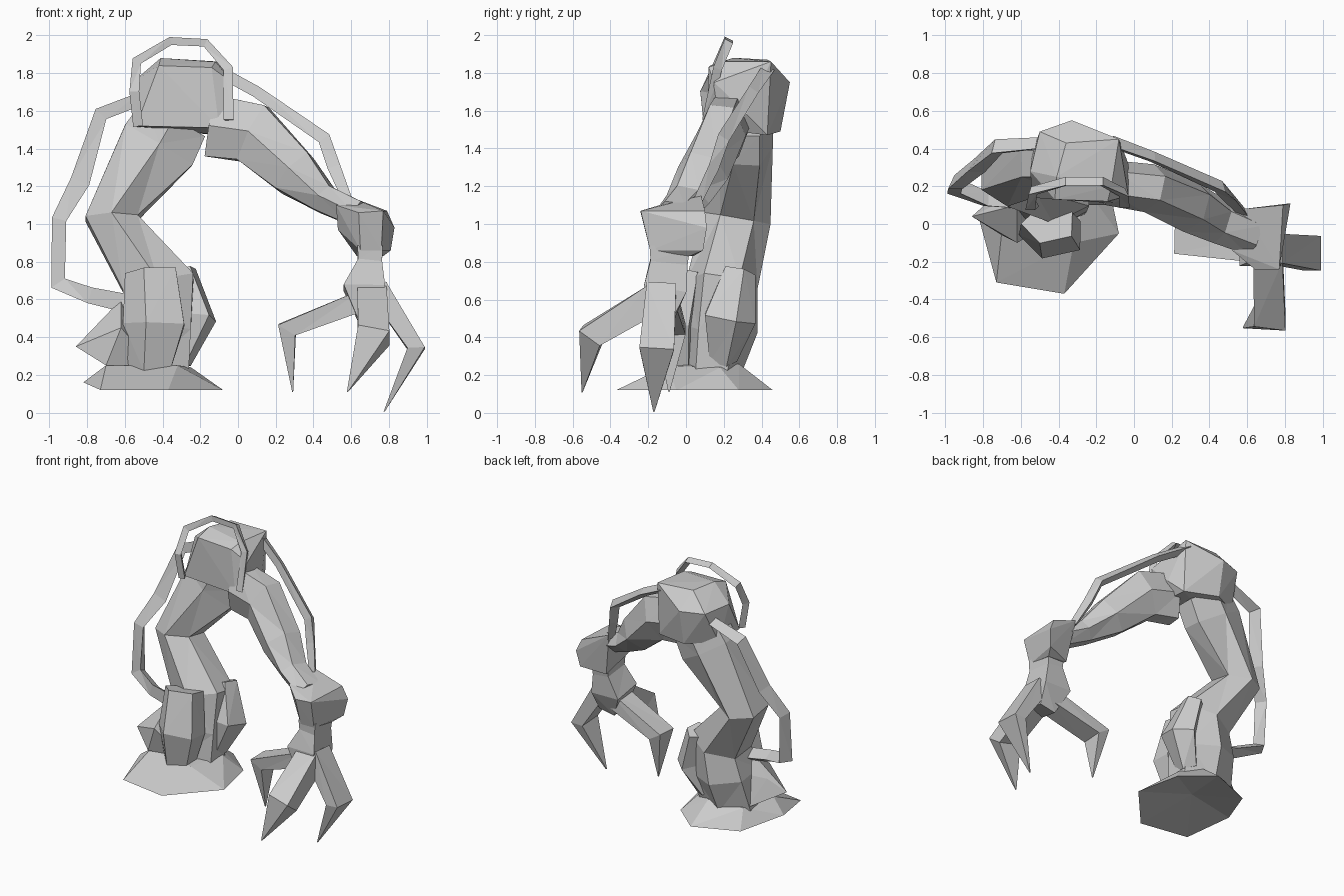
import bpy, bmesh, math
from mathutils import Vector

X, Y = Vector((1, 0, 0)), Vector((0, 1, 0))


def finish(bm, name):
    bmesh.ops.recalc_face_normals(bm, faces=bm.faces)
    me = bpy.data.meshes.new(name)
    bm.to_mesh(me)
    bm.free()
    ob = bpy.data.objects.new(name, me)
    bpy.context.collection.objects.link(ob)
    return ob


def hull(name, pts, hollow=None):
    """Faceted block round a few corner points; hollow = apex of a dished underside."""
    bm = bmesh.new()
    for p in pts:
        bm.verts.new(p)
    res = bmesh.ops.convex_hull(bm, input=bm.verts)
    junk = [g for g in res["geom_interior"] if isinstance(g, bmesh.types.BMVert)]
    bmesh.ops.delete(bm, geom=junk, context='VERTS')
    if hollow:
        low = [f for f in bm.faces if max(v.co.z for v in f.verts) < .2]
        bmesh.ops.delete(bm, geom=low, context='FACES')
        rim = [e for e in bm.edges if e.is_boundary]
        apex = bm.verts.new(hollow)
        for e in rim:
            bm.faces.new((e.verts[0], e.verts[1], apex))
    return finish(bm, name)


def loft(name, secs, n=6, ref=Y, phase=0.0):
    """Tube through sections (x, y, z, half size along ref, half size across)."""
    bm = bmesh.new()
    c = [Vector(s[:3]) for s in secs]
    rings = []
    for i, s in enumerate(secs):
        t = Vector()
        if i > 0:
            t += (c[i] - c[i - 1]).normalized()
        if i < len(c) - 1:
            t += (c[i + 1] - c[i]).normalized()
        t.normalize()
        u = (ref - t * ref.dot(t)).normalized()
        v = t.cross(u)
        ring = []
        for k in range(n):
            a = phase + 2 * math.pi * k / n
            ring.append(bm.verts.new(c[i] + u * s[3] * math.cos(a) + v * s[4] * math.sin(a)))
        rings.append(ring)
    for r0, r1 in zip(rings, rings[1:]):
        for k in range(n):
            bm.faces.new((r0[k], r0[(k + 1) % n], r1[(k + 1) % n], r1[k]))
    bm.faces.new(rings[0])
    bm.faces.new(rings[-1])
    bmesh.ops.triangulate(bm, faces=[f for f in bm.faces if len(f.verts) == 4])
    return finish(bm, name)


# Flared foot
hull("base_foot", [
    (-.82, .02, .16), (-.73, -.31, .12), (-.37, -.37, .12), (-.08, -.05, .12),
    (-.15, .28, .12), (-.36, .46, .12), (-.68, .33, .12),
    (-.70, -.03, .25), (-.32, -.10, .25), (-.25, .18, .24), (-.38, .28, .26), (-.64, .24, .25)],
    hollow=(-.46, .06, .19))

# Pedestal and bent lower arm
loft("lower_arm", [
    (-.47, .13, .22, .16, .24), (-.45, .17, .45, .21, .23), (-.42, .19, .68, .19, .22),
    (-.67, .27, 1.03, .18, .16), (-.42, .32, 1.42, .14, .24), (-.34, .32, 1.56, .14, .22)])

# Pods around the pedestal
loft("front_pod", [
    (-.46, -.04, .22, .09, .12), (-.43, -.06, .47, .13, .18), (-.45, .0, .75, .11, .15)],
    n=5, phase=.3)
loft("right_pod", [
    (-.32, .19, .28, .08, .08), (-.22, .22, .50, .15, .11), (-.29, .28, .75, .09, .07)], n=5)
hull("left_pod", [
    (-.86, .04, .35), (-.74, .10, .44), (-.70, -.06, .25), (-.62, -.10, .45),
    (-.62, .10, .60), (-.50, .25, .50), (-.66, .22, .25), (-.45, .0, .25)])

# Shoulder block
hull("shoulder_head", [
    (-.54, .14, 1.52), (-.42, .13, 1.84), (-.14, .12, 1.83), (-.10, .11, 1.51),
    (-.41, .25, 1.88), (-.12, .20, 1.86), (-.50, .49, 1.75), (-.33, .55, 1.75),
    (-.08, .45, 1.86), (-.36, .43, 1.87), (-.33, .50, 1.49), (-.08, .43, 1.47),
    (-.54, .38, 1.51), (-.03, .32, 1.58), (-.03, .15, 1.75), (-.55, .28, 1.76)])

# Upper arm reaching out to the wrist
loft("upper_arm", [
    (-.14, .22, 1.52, .12, .19), (.08, .19, 1.48, .13, .185), (.30, .09, 1.27, .14, .145),
    (.46, .01, 1.13, .12, .085), (.64, -.06, 1.05, .11, .08)], n=6)

# Wrist block and palm
hull("wrist", [
    (.58, .08, 1.15), (.52, -.14, 1.10), (.64, -.24, 1.06), (.77, -.24, 1.07),
    (.79, .10, 1.07), (.83, .11, .98), (.81, .09, .86), (.65, -.19, .86),
    (.76, -.19, .86), (.77, .02, .83), (.63, .04, .83), (.53, -.08, .97)])
loft("palm", [
    (.70, -.085, .88, .15, .095), (.70, -.09, .80, .14, .09), (.67, -.11, .66, .16, .155),
    (.70, -.14, .50, .10, .09)], n=4, phase=math.pi / 4)

# Three claws, each with one knuckle and a pointed tip
for name, ref, secs in (
        ("left_claw", Y, [(.70, -.13, .61, .11, .08), (.26, -.08, .44, .11, .075), (.29, -.09, .11, .004, .004)]),
        ("front_claw", X, [(.71, -.16, .61, .11, .11), (.72, -.50, .41, .12, .095), (.58, -.55, .11, .004, .004)]),
        ("right_claw", Y, [(.74, -.13, .66, .11, .08), (.945, -.155, .34, .13, .065), (.775, -.17, .005, .004, .004)])):
    loft(name, secs, n=4, ref=ref, phase=math.pi / 4)

# Loose hoses, triangular in section
for name, secs in (
        ("left_hose", [(-.50, .42, 1.67, .04, .04), (-.73, .40, 1.58, .05, .045), (-.84, .30, 1.22, .05, .06),
                       (-.95, .21, 1.02, .05, .045), (-.95, .19, .68, .06, .05), (-.78, .12, .62, .05, .05),
                       (-.50, .10, .56, .05, .06)]),
        ("top_hose", [(-.53, .11, 1.52, .03, .03), (-.55, .09, 1.70, .03, .03), (-.54, .17, 1.86, .03, .03),
                      (-.36, .22, 1.97, .03, .025), (-.17, .22, 1.96, .03, .025), (-.05, .16, 1.82, .03, .03),
                      (-.05, .10, 1.55, .03, .03)]),
        ("right_hose", [(-.12, .43, 1.82, .04, .035), (.10, .35, 1.70, .035, .035), (.46, .19, 1.45, .04, .04),
                        (.51, .14, 1.30, .035, .04), (.58, .06, 1.13, .03, .03)])):
    loft(name, secs, n=3)
